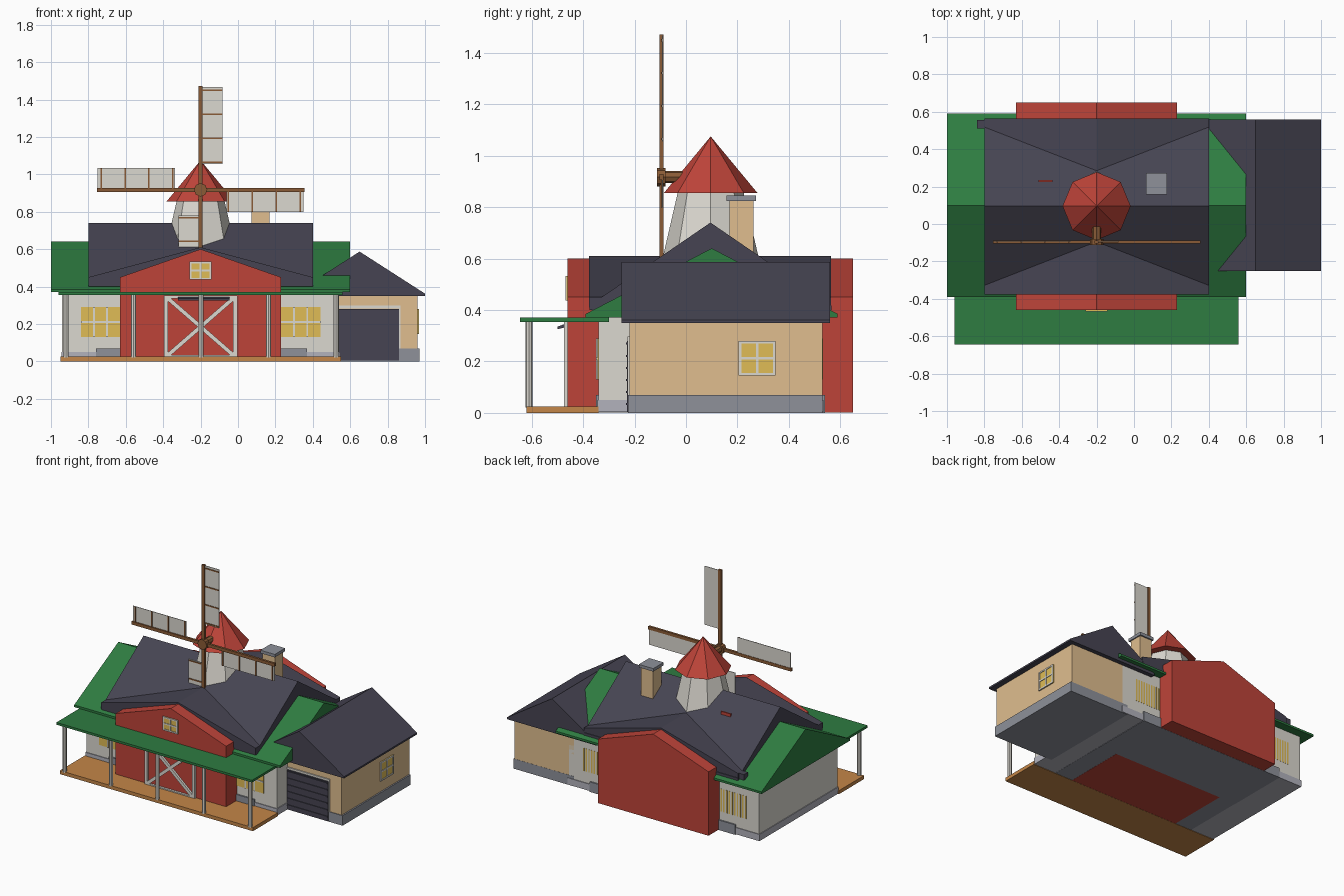
import bpy, bmesh
from math import radians, pi
from mathutils import Matrix, Vector

cube = bpy.data.objects.get("Cube")
if cube:
    bpy.data.objects.remove(cube)


def material(name, r, g, b):
    """Flat material from 0-255 display values."""
    lin = [(c / 255 / 12.92) if c < 11 else ((c / 255 + 0.055) / 1.055) ** 2.4 for c in (r, g, b)]
    m = bpy.data.materials.new(name)
    m.use_nodes = True
    m.diffuse_color = (*lin, 1)
    m.node_tree.nodes["Principled BSDF"].inputs["Base Color"].default_value = (*lin, 1)
    return m


WHITE = material("off white", 219, 216, 208)
RED = material("barn red", 190, 68, 57)
GREEN = material("roof green", 46, 124, 65)
SLATE = material("slate", 70, 68, 82)
TAN = material("tan plaster", 224, 190, 143)
GRAY = material("stone gray", 142, 145, 154)
PALE = material("pale gray", 178, 178, 188)
FLOOR = material("floor wood", 196, 134, 72)
BROWN = material("dark wood", 138, 91, 54)
GOLD = material("window gold", 224, 188, 86)


def finish(name, bm, mat):
    bmesh.ops.recalc_face_normals(bm, faces=bm.faces)
    me = bpy.data.meshes.new(name)
    bm.to_mesh(me)
    bm.free()
    me.materials.append(mat)
    ob = bpy.data.objects.new(name, me)
    bpy.context.collection.objects.link(ob)
    return ob


def box(name, mat, x, y, z, turn=None):
    """Box from (min, max) ranges, with an optional extra matrix."""
    bm = bmesh.new()
    bmesh.ops.create_cube(bm, size=1)
    for v in bm.verts:
        v.co = Vector([(a + b) / 2 + c * (b - a) for (a, b), c in zip((x, y, z), v.co)])
    if turn:
        bm.transform(turn)
    return finish(name, bm, mat)


def prism(name, mat, outline, axis, start, end):
    """Extrude an (across, z) outline along x or y."""
    bm = bmesh.new()
    place = (lambda u, z, d: (d, u, z)) if axis == "x" else (lambda u, z, d: (u, d, z))
    face = bm.faces.new([bm.verts.new(place(u, z, start)) for u, z in outline])
    new = bmesh.ops.extrude_face_region(bm, geom=[face])["geom"]
    for v in new:
        if isinstance(v, bmesh.types.BMVert):
            v.co += Vector(place(0, 0, end - start))
    return finish(name, bm, mat)


def gable(name, mat, mid, half, base, eave, ridge, axis, start, end):
    outline = [(mid - half, base), (mid - half, eave), (mid, ridge), (mid + half, eave), (mid + half, base)]
    return prism(name, mat, outline, axis, start, end)


def cone(name, mat, r1, r2, z0, z1, sides, matrix):
    bm = bmesh.new()
    bmesh.ops.create_cone(bm, cap_ends=True, segments=sides, radius1=r1, radius2=r2, depth=z1 - z0)
    bm.transform(matrix @ Matrix.Translation((0, 0, (z0 + z1) / 2)))
    return finish(name, bm, mat)


def window(name, axis, pos, out, u, z, cols, border):
    """Gold pane with white bars, on a wall facing along x or y."""
    def plate(part, mat, uu, zz, depth):
        d = tuple(sorted((pos, pos + out * depth)))
        xy = (d, uu) if axis == "x" else (uu, d)
        box(name + part, mat, *xy, zz)

    def bars(part, span, count, draw):
        t = 0.005
        low, high = (span[0] + t, span[1] - t) if border else span
        for i in range(0 if border else 1, count + 1 if border else count):
            c = low + (high - low) * i / count
            draw(part, (c - t, c + t))
    plate("_pane", GOLD, u, z, 0.005)
    bars("_upright", u, cols, lambda part, s: plate(part, WHITE, s, z, 0.009))
    bars("_crossbar", z, 2, lambda part, s: plate(part, WHITE, u, s, 0.009))


# House walls, foundation and long green roof
box("house_walls", WHITE, (-0.94, 0.54), (-0.34, 0.53), (0.03, 0.38))
box("house_foundation", PALE, (-0.945, 0.545), (-0.345, 0.535), (0.003, 0.05))
box("raised_foundation", GRAY, (-0.76, 0.37), (-0.35, 0.54), (0.002, 0.07))
box("back_footing", GRAY, (-0.76, 0.37), (0.1, 0.54), (0.0, 0.05))
gable("green_roof", GREEN, 0.1, 0.49, 0.37, 0.385, 0.64, "x", -1.0, 0.6)

# Crossing slate roofs
gable("slate_main_roof", SLATE, 0.095, 0.47, 0.40, 0.418, 0.74, "x", -0.8, 0.4)
gable("slate_cross_roof", SLATE, -0.2, 0.6, 0.41, 0.45, 0.61, "y", -0.377, 0.563)
box("eave_spout", SLATE, (-0.84, -0.79), (0.51, 0.555), (0.41, 0.45))
box("roof_tag", RED, (-0.51, -0.435), (0.225, 0.235), (0.62, 0.665))

# Red barn running through the house
gable("red_barn", RED, -0.2, 0.43, 0.001, 0.45, 0.6, "y", -0.46, 0.65)
window("gable_window", "y", -0.46, -1, (-0.258, -0.142), (0.437, 0.533), 2, True)

# Barn door trim with crossed braces
DOOR_Y = (-0.475, -0.455)
for x in (-0.385, -0.015):
    box("door_jamb", WHITE, (x - 0.011, x + 0.011), DOOR_Y, (0.02, 0.35))
for z in (0.025, 0.345):
    box("door_rail", WHITE, (-0.395, -0.005), DOOR_Y, (z - 0.008, z + 0.008))
for s in (-1, 1):
    turn = Matrix.Translation((-0.2, 0, 0.185)) @ Matrix.Rotation(s * radians(41), 4, "Y")
    box("door_brace", WHITE, (-0.235, 0.235), DOOR_Y, (-0.011, 0.011), turn)
prism("door_lamp", SLATE, [(-0.5, 0.325), (-0.5, 0.335), (-0.46, 0.35), (-0.46, 0.335)], "x", -0.32, -0.045)

# House windows, glazed in front and slatted at the back
for left in (-0.84, 0.23):
    window("front_window", "y", -0.34, -1, (left, left + 0.21), (0.13, 0.29), 3, False)
    for i in range(10):
        x = left + i * 0.021
        box("back_window_slat", GOLD, (x, x + 0.01), (0.53, 0.532), (0.13, 0.29))

# Porch
box("porch_floor", FLOOR, (-0.95, 0.55), (-0.62, -0.34), (0.0, 0.025))
box("porch_roof", GREEN, (-0.96, 0.56), (-0.645, -0.3), (0.354, 0.37))
for i in range(5):
    at = Matrix.Translation((-0.92 + i * 0.361, -0.611, 0))
    cone("porch_post", WHITE, 0.014, 0.014, 0.02, 0.356, 8, at)

# Garage
box("garage_walls", TAN, (0.5, 0.96), (-0.22, 0.53), (0.03, 0.36))
box("garage_foundation", GRAY, (0.5, 0.97), (-0.225, 0.531), (0.0, 0.07))
gable("garage_roof", SLATE, 0.65, 0.35, 0.35, 0.362, 0.587, "y", -0.25, 0.56)
box("garage_door", SLATE, (0.54, 0.86), (-0.229, -0.21), (0.004, 0.28))
for i in range(6):
    z = 0.03 + i * 0.047
    box("door_slat", SLATE, (0.545, 0.855), (-0.234, -0.22), (z, z + 0.008))
box("door_lintel", WHITE, (0.54, 0.87), (-0.228, -0.21), (0.284, 0.298))
box("door_side", WHITE, (0.862, 0.87), (-0.228, -0.21), (0.07, 0.298))
window("garage_window", "x", 0.96, 1, (0.205, 0.348), (0.146, 0.279), 2, True)

# Chimney
box("chimney", TAN, (0.073, 0.168), (0.17, 0.262), (0.55, 0.826))
box("chimney_cap", GRAY, (0.064, 0.176), (0.157, 0.272), (0.824, 0.845))

# Octagonal mill tower with its pointed roof
centre = Matrix.Translation((-0.2, 0.096, 0))
cone("mill_tower", WHITE, 0.192, 0.125, 0.58, 0.87, 8, centre)
cone("mill_roof", RED, 0.182, 0.0, 0.855, 1.075, 8, centre)

# Windmill hub, and four arms with sails turned in steps of 90 degrees
HUB = Matrix.Translation((-0.2, 0, 0.917))
along_y = HUB @ Matrix.Rotation(-pi / 2, 4, "X")
cone("mill_hub", BROWN, 0.036, 0.036, -0.113, -0.08, 8, along_y)
cone("mill_axle", BROWN, 0.024, 0.024, -0.1, 0.03, 8, along_y)
for k in range(4):
    turn = HUB @ Matrix.Rotation(k * pi / 2, 4, "Y")
    box("mill_arm", BROWN, (-0.011, 0.011), (-0.103, -0.087), (0, 0.555), turn)
    box("mill_sail", WHITE, (0.005, 0.118), (-0.094, -0.09), (0.138, 0.55), turn)
    for i in range(4):
        z = 0.148 + i * 0.128
        box("sail_rung", BROWN, (0, 0.118), (-0.098, -0.093), (z - 0.004, z + 0.004), turn)
